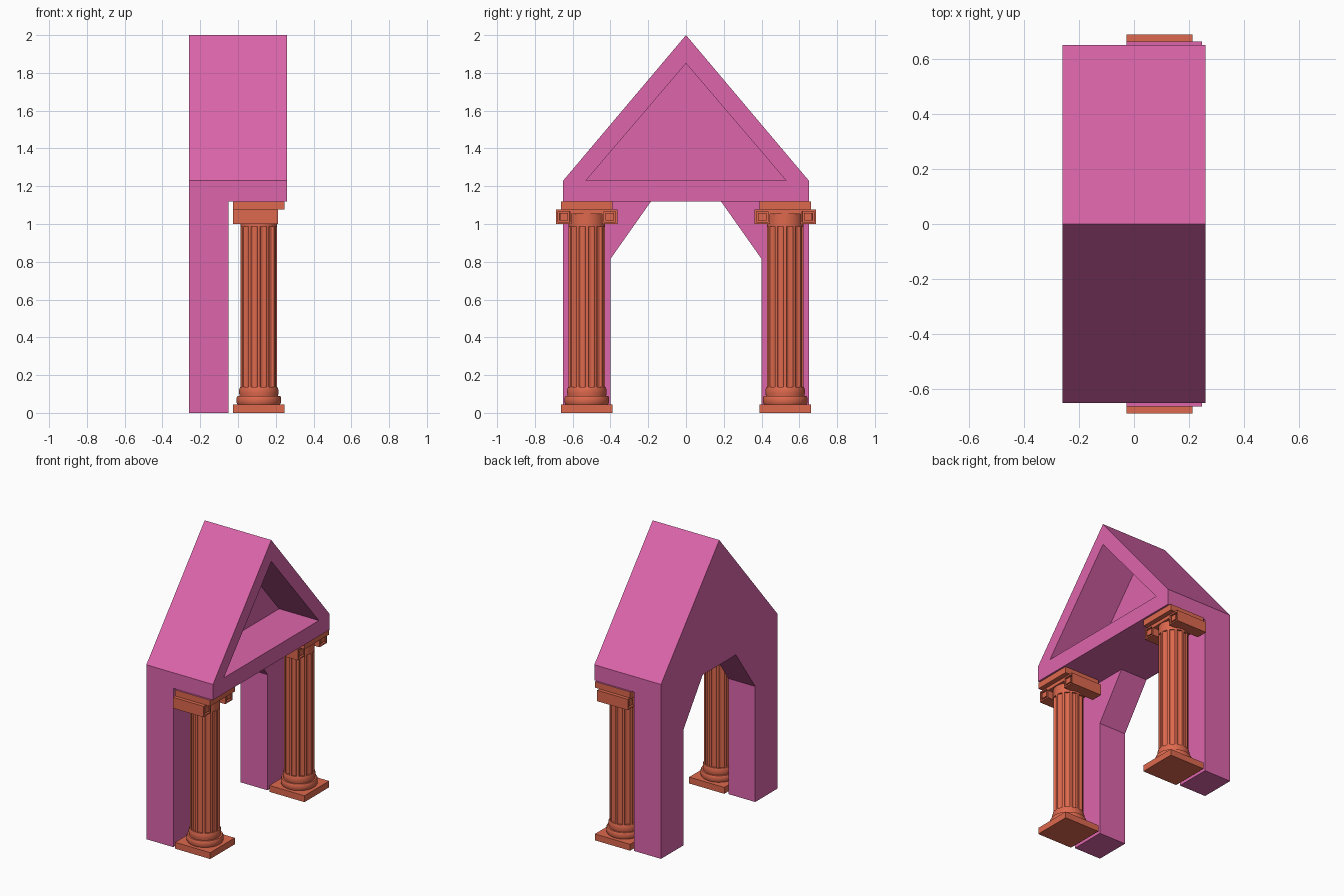
import bpy, bmesh, math

if "Cube" in bpy.data.objects:
    bpy.data.objects.remove(bpy.data.objects["Cube"])


def material(name, rgb):
    m = bpy.data.materials.new(name)
    m.diffuse_color = (*rgb, 1)
    m.use_nodes = True
    m.node_tree.nodes["Principled BSDF"].inputs["Base Color"].default_value = m.diffuse_color
    return m


PINK = material("pink", (0.72, 0.13, 0.41))
ORANGE = material("terracotta", (0.73, 0.14, 0.075))
CX, CY = 0.11, 0.525          # column axis


def finish(name, bm, mats, smooth=False):
    bmesh.ops.remove_doubles(bm, verts=bm.verts, dist=1e-5)
    bmesh.ops.recalc_face_normals(bm, faces=bm.faces)
    me = bpy.data.meshes.new(name)
    bm.to_mesh(me)
    bm.free()
    for m in mats:
        me.materials.append(m)
    ob = bpy.data.objects.new(name, me)
    bpy.context.collection.objects.link(ob)
    if smooth:
        bpy.ops.object.select_all(action='DESELECT')
        ob.select_set(True)
        bpy.context.view_layer.objects.active = ob
        bpy.ops.object.shade_smooth_by_angle(angle=math.radians(30))
    mir = ob.modifiers.new("mirror", 'MIRROR')
    mir.use_axis = (False, True, False)
    return ob


def face(bm, pts):
    return bm.faces.new([bm.verts.new(p) for p in pts])


def box(bm, x0, x1, y0, y1, z0, z1):
    vs = bmesh.ops.create_cube(bm, size=1)["verts"]
    for v in vs:
        v.co = (x1 if v.co.x > 0 else x0, y1 if v.co.y > 0 else y0,
                z1 if v.co.z > 0 else z0)
    return list({f for v in vs for f in v.link_faces})


def loft(bm, rings):
    """Skin a stack of closed rings and cap both ends."""
    vr = [[bm.verts.new(p) for p in r] for r in rings]
    n = len(vr[0])
    for a, b in zip(vr, vr[1:]):
        for i in range(n):
            j = (i + 1) % n
            bm.faces.new((a[i], a[j], b[j], b[i]))
    bm.faces.new(vr[0][::-1])
    bm.faces.new(vr[-1])


def circle(r, z, n=48):
    return [(CX + r * math.cos(2 * math.pi * i / n),
             CY + r * math.sin(2 * math.pi * i / n), z) for i in range(n)]


# Gabled body: one half, mirrored across y
XB, XM, XF = -0.26, -0.05, 0.26
arch = [(0, 1.12), (0.185, 1.12), (0.40, 0.815), (0.40, 0), (0.65, 0)]
bm = bmesh.new()
face(bm, [(XB, y, z) for y, z in arch + [(0.65, 1.23), (0, 2)]])
face(bm, [(XM, y, z) for y, z in arch[1:] + [(0.65, 1.12)]])
for (y0, z0), (y1, z1) in zip(arch, arch[1:]):       # arch underside, jamb, foot
    face(bm, [(XB, y0, z0), (XM, y0, z0), (XM, y1, z1), (XB, y1, z1)])
face(bm, [(XM, 0, 1.12), (XM, 0.185, 1.12), (XM, 0.65, 1.12),
          (XF, 0.65, 1.12), (XF, 0, 1.12)])
face(bm, [(x, 0.65, z) for x, z in
          [(XB, 0), (XM, 0), (XM, 1.12), (XF, 1.12), (XF, 1.23), (XB, 1.23)]])
face(bm, [(XB, 0.65, 1.23), (XF, 0.65, 1.23), (XF, 0, 2), (XB, 0, 2)])
# gable front frame and triangular recess
face(bm, [(XF, y, z) for y, z in
          [(0, 1.12), (0.65, 1.12), (0.65, 1.23), (0.53, 1.23), (0, 1.23)]])
face(bm, [(XF, y, z) for y, z in
          [(0.65, 1.23), (0, 2), (0, 1.85), (0.53, 1.23)]])
tri = [(0, 1.23), (0.53, 1.23), (0, 1.85)]
for (y0, z0), (y1, z1) in zip(tri, tri[1:]):
    face(bm, [(XF, y0, z0), (XM, y0, z0), (XM, y1, z1), (XF, y1, z1)])
face(bm, [(XM, y, z) for y, z in tri])
body = finish("gabled_body", bm, [PINK])
body.modifiers["mirror"].use_clip = True

# Square plinths
bm = bmesh.new()
box(bm, -0.027, 0.247, CY - 0.137, CY + 0.137, 0, 0.045)
finish("column_plinth", bm, [ORANGE])

# Round base mouldings
bm = bmesh.new()
prof = [(0.113, 0.045), (0.118, 0.055), (0.118, 0.08), (0.113, 0.09),
        (0.102, 0.09), (0.104, 0.105), (0.104, 0.122), (0.099, 0.137)]
loft(bm, [circle(r, z) for r, z in prof])
finish("column_base", bm, [ORANGE], True)

# Fluted shaft
FL = 12
flute = [(0, 0), (0.001, 1), (5, 1.0), (8, 0.915), (13, 0.88), (18, 0.88),
         (23, 0.915), (26, 1.0)]


def shaft_ring(z):
    pts = []
    for k in range(FL):
        for a, s in flute[2:]:
            t = math.radians(k * 30 + a - 0.5)
            pts.append((CX + 0.097 * s * math.cos(t),
                        CY + 0.097 * s * math.sin(t), z))
    return pts


bm = bmesh.new()
loft(bm, [shaft_ring(0.13), shaft_ring(0.99)])
finish("column_shaft", bm, [ORANGE], True)

# Round neck under the capital
bm = bmesh.new()
loft(bm, [circle(0.097, 0.988), circle(0.097, 1.055)])
finish("column_neck", bm, [ORANGE], True)

# Capital: bar with two scroll blocks, each with a square sunken scroll
bm = bmesh.new()
box(bm, -0.027, 0.213, CY - 0.08, CY + 0.08, 1.053, 1.077)
for y0, y1 in ((CY - 0.162, CY - 0.08), (CY + 0.08, CY + 0.162)):
    ends = [f for f in box(bm, -0.027, 0.213, y0, y1, 1.0, 1.077)
            if abs(f.calc_center_median().x - 0.093) > 0.1]
    bmesh.ops.recalc_face_normals(bm, faces=bm.faces)
    bmesh.ops.inset_individual(bm, faces=ends, thickness=0.014, depth=0)
    bmesh.ops.inset_individual(bm, faces=ends, thickness=0.001, depth=-0.015)
    bmesh.ops.inset_individual(bm, faces=ends, thickness=0.011, depth=0)
    bmesh.ops.inset_individual(bm, faces=ends, thickness=0.001, depth=0.013)
finish("column_capital", bm, [ORANGE])

# Slab on top of the capital, upper face pink
bm = bmesh.new()
for f in box(bm, -0.027, 0.247, CY - 0.137, CY + 0.137, 1.077, 1.12):
    f.material_index = 1 if f.calc_center_median().z > 1.11 else 0
finish("column_top_slab", bm, [ORANGE, PINK])
